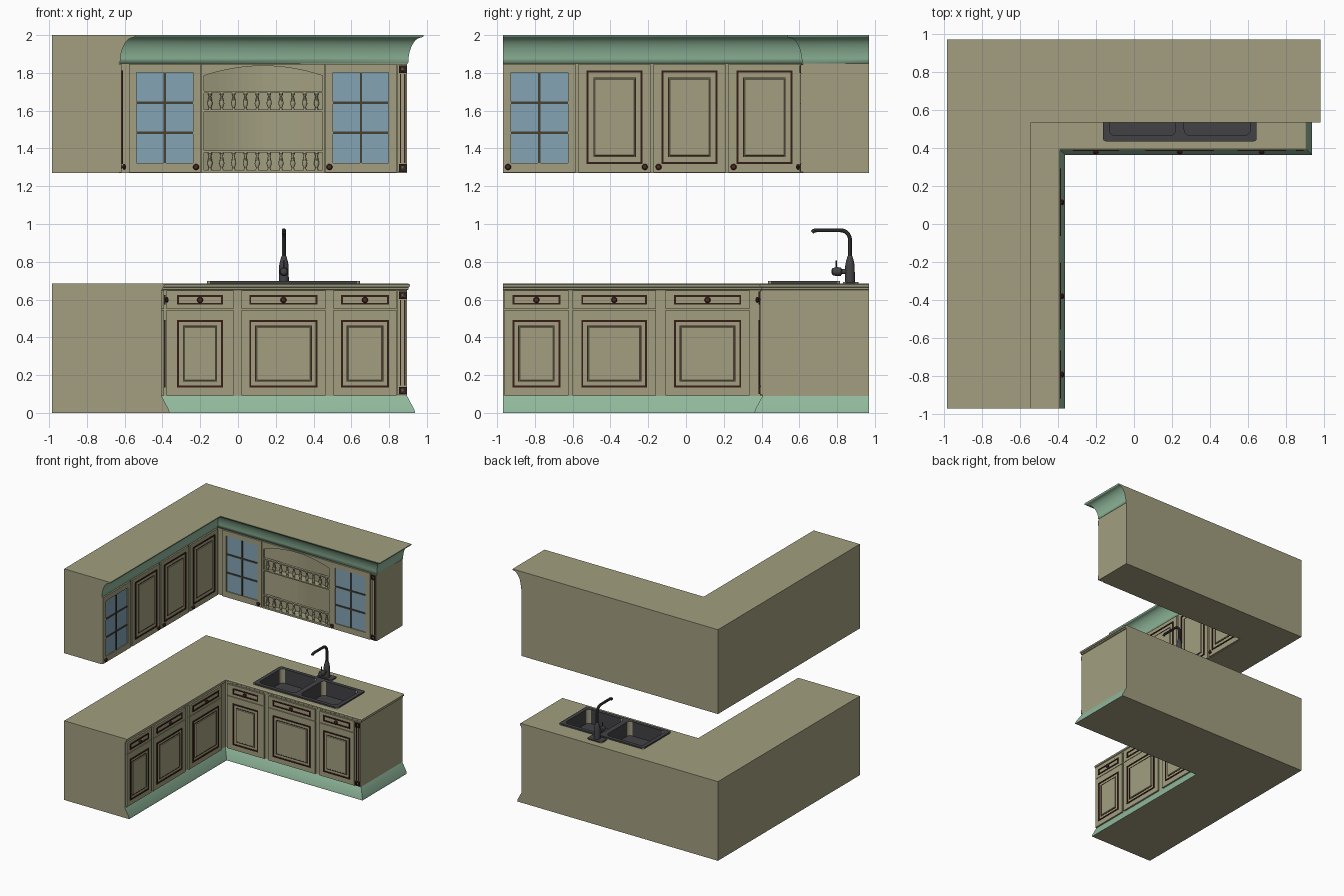
import bpy, bmesh
from math import cos, sin, pi, radians
from mathutils import Matrix, Vector

if "Cube" in bpy.data.objects:
    bpy.data.objects.remove(bpy.data.objects["Cube"])


def material(name, rgb):
    m = bpy.data.materials.new(name)
    m.use_nodes = True
    m.diffuse_color = (*rgb, 1)
    m.node_tree.nodes["Principled BSDF"].inputs["Base Color"].default_value = (*rgb, 1)
    return m


MATS = [material("olive cream paint", (0.36, 0.345, 0.215)),
        material("sage green", (0.28, 0.48, 0.33)),
        material("pale blue glass", (0.23, 0.37, 0.46)),
        material("dark brown trim", (0.038, 0.013, 0.009)),
        material("red brown knob", (0.08, 0.025, 0.02)),
        material("dark glazing bar", (0.06, 0.052, 0.035)),
        material("charcoal metal", (0.055, 0.055, 0.06))]
CREAM, GREEN, GLASS, TRIM, KNOB, BAR, METAL = range(7)
LEFT, BACK, RIGHT, FRONT = -0.985, 0.97, 0.895, -0.97


def finish(name, bm, smooth=True):
    bmesh.ops.recalc_face_normals(bm, faces=bm.faces)
    me = bpy.data.meshes.new(name)
    bm.to_mesh(me)
    bm.free()
    for m in MATS:
        me.materials.append(m)
    ob = bpy.data.objects.new(name, me)
    bpy.context.collection.objects.link(ob)
    bpy.ops.object.select_all(action='DESELECT')
    ob.select_set(True)
    bpy.context.view_layer.objects.active = ob
    if smooth:
        bpy.ops.object.shade_smooth_by_angle(angle=radians(35))
    return ob


def loft(bm, rings, mat):
    """Closed skin through a list of equal point rings."""
    vs = [[bm.verts.new(p) for p in r] for r in rings]
    n = len(vs[0])
    faces = [bm.faces.new(vs[0][::-1]), bm.faces.new(vs[-1])]
    for a, b in zip(vs, vs[1:]):
        for i in range(n):
            j = (i + 1) % n
            faces.append(bm.faces.new((a[i], a[j], b[j], b[i])))
    for f in faces:
        f.material_index = mat
    return faces


def prism(bm, M, pts, d0, d1, mat):
    loft(bm, [[M @ Vector((*p, d)) for p in pts] for d in (d0, d1)], mat)


def box(bm, M, u0, u1, v0, v1, d0, d1, mat, slope=0.0):
    """Box in run coordinates; slope chamfers the front face inwards."""
    rings = [[M @ Vector(p) for p in ((u0 + s, v0 + s, d), (u1 - s, v0 + s, d),
                                      (u1 - s, v1 - s, d), (u0 + s, v1 - s, d))]
             for s, d in ((0, d0), (slope, d1))]
    loft(bm, rings, mat)


def frame(bm, M, outer, inner, d0, d1, mat):
    a, b, c, d = outer
    e, f, g, h = inner
    for r in ((a, e, c, d), (f, b, c, d), (e, f, c, g), (e, f, h, d)):
        box(bm, M, *r, d0, d1, mat)


def ring(bm, M, u0, u1, v0, v1, w, d0, d1, mat):
    frame(bm, M, (u0, u1, v0, v1), (u0 + w, u1 - w, v0 + w, v1 - w), d0, d1, mat)


def lathe(bm, M, profile, mat, n=14):
    loft(bm, [[M @ Vector((r * cos(2 * pi * i / n), r * sin(2 * pi * i / n), h))
               for i in range(n)] for r, h in profile], mat)


def knob(bm, M, u, v):
    lathe(bm, M @ Matrix.Translation((u, v, 0.01)),
          [(0.008, 0), (0.007, 0.01), (0.015, 0.014), (0.016, 0.019), (0.011, 0.025), (0.003, 0.027)], KNOB)


# Run frames: u along the run, v up, d out of the cabinet face
def back_run(y):
    return Matrix(((1, 0, 0, 0), (0, 0, -1, y), (0, 1, 0, 0), (0, 0, 0, 1)))


def left_run(x):
    return Matrix(((0, 0, 1, x), (1, 0, 0, 0), (0, 1, 0, 0), (0, 0, 0, 1)))


def carcass(name, bx, by, profile):
    """L-shaped body; profile rows are height, overhang, colour of the band above."""
    bm = bmesh.new()
    rings = [[(bx + o, FRONT, z), (bx + o, by - o, z), (RIGHT + o, by - o, z),
              (RIGHT + o, BACK, z), (LEFT, BACK, z), (LEFT, FRONT, z)] for z, o, _ in profile]
    faces = loft(bm, rings, CREAM)
    for k, row in enumerate(profile[:-1]):
        for f in faces[2 + 6 * k:5 + 6 * k]:
            f.material_index = row[2]
            f.smooth = row[2] == GREEN
    for e in bm.edges:
        e.smooth = abs(e.verts[0].co.z - e.verts[1].co.z) < 1e-5
    return finish(name, bm, smooth=False)


def cut(ob, cutter):
    cutter.hide_render = True
    mod = ob.modifiers.new("cut", 'BOOLEAN')
    mod.operation, mod.solver, mod.object = 'DIFFERENCE', 'EXACT', cutter
    bpy.context.view_layer.objects.active = ob
    bpy.ops.object.modifier_apply(modifier=mod.name)
    bpy.data.objects.remove(cutter)


I = Matrix.Identity(4)
UX, UY, LX, LY = -0.63, 0.62, -0.405, 0.405
UB, UL, LB, LL = back_run(UY), left_run(UX), back_run(LY), left_run(LX)

# Carcasses: cove crown above, flared plinth and moulded counter below
cove = [(1.85 + 0.138 * sin(a), 0.006 + 0.072 * (1 - cos(a)), GREEN)
        for a in [i * pi / 16 for i in range(9)]]
upper = carcass("upper_cabinets", UX, UY, [(1.27, 0, CREAM), (1.849, 0, GREEN)] + cove
                + [(1.99, 0.085, GREEN), (2.0, 0.087, GREEN)])
lower = carcass("lower_cabinets", LX, LY, [
    (0, 0.042, GREEN), (0.015, 0.04, GREEN), (0.09, 0.0, CREAM), (0.65, 0, CREAM),
    (0.653, 0.007, CREAM), (0.663, 0.008, CREAM), (0.667, 0.014, CREAM),
    (0.68, 0.016, CREAM), (0.685, 0.004, CREAM)])

# Plate rack niche with a curved back
N0, N1 = -0.18, 0.447


def niche(bm, z0, z1, front):
    arc = [(N0 + (N1 - N0) * i / 16, UY + 0.07 * sin(pi * i / 16)) for i in range(17)]
    prism(bm, I, [(N1, UY - front), (N0, UY - front)] + arc, z0, z1, CREAM)


bm = bmesh.new()
niche(bm, 1.285, 1.84, 0.03)
cut(upper, finish("niche_cutter", bm, False))
bm = bmesh.new()
niche(bm, 1.594, 1.604, 0.008)
finish("rack_shelf", bm)

# Arched rack surround
bm = bmesh.new()
mid, half = (N0 + N1) / 2, (N1 - N0) / 2
arch = [(mid + half * t / 8, 1.837 - 0.052 * (t / 8) ** 2) for t in range(-8, 9)]
prism(bm, UB, arch + [(N1, 1.846), (N0, 1.846)], 0, 0.012, CREAM)
for u0, u1 in ((-0.195, N0), (N1, 0.46)):
    box(bm, UB, u0, u1, 1.27, 1.846, 0, 0.012, CREAM)
box(bm, UB, N0, N1, 1.27, 1.285, 0, 0.012, CREAM)
finish("rack_arch", bm)

# Baluster galleries
for name, z0, z1 in (("upper_gallery", 1.596, 1.703), ("lower_gallery", 1.276, 1.389)):
    bm = bmesh.new()
    h = z1 - z0
    for v in (z0, z1 - 0.01):
        box(bm, UB, N0, N1, v, v + 0.01, -0.008, 0.014, CREAM)
    for i in range(10):
        M = Matrix.Translation((N0 + (i + 0.5) * (N1 - N0) / 10, UY - 0.002, z0))
        lathe(bm, M, [(r, h * t) for r, t in ((0.011, 0.08), (0.006, 0.18), (0.014, 0.38), (0.011, 0.55),
                                              (0.006, 0.75), (0.011, 0.85), (0.009, 0.92))], CREAM, 10)
    finish(name, bm)


def panel(bm, M, u0, u1, v0, v1, inset):
    """Dark outer moulding with a raised field inside."""
    ring(bm, M, u0, u1, v0, v1, 0.01, 0.01, 0.02, TRIM)
    if inset:
        a, b, c, d = u0 + inset, u1 - inset, v0 + inset, v1 - inset
        ring(bm, M, a, b, c, d, 0.004, 0.01, 0.0165, TRIM)
        box(bm, M, a + 0.004, b - 0.004, c + 0.004, d - 0.004, 0.01, 0.019, CREAM, 0.006)


def glass_door(name, M, u0, u1, knob_u):
    bm = bmesh.new()
    a, b, c, d = u0 + 0.041, u1 - 0.041, 1.323, 1.803
    frame(bm, M, (u0, u1, 1.272, 1.846), (a, b, c, d), 0, 0.014, CREAM)
    box(bm, M, a, b, c, d, 0.001, 0.006, GLASS)
    m = (a + b) / 2
    box(bm, M, m - 0.006, m + 0.006, c, d, 0.004, 0.013, BAR)
    for v in (1.483, 1.642):
        box(bm, M, a, b, v - 0.006, v + 0.006, 0.004, 0.012, BAR)
    knob(bm, M, knob_u, 1.302)
    finish(name, bm)


glass_door("glass_door_back_left", UB, -0.578, -0.198, -0.222)
glass_door("glass_door_back_right", UB, 0.463, 0.839, 0.484)
glass_door("glass_door_side", UL, -0.968, -0.585, -0.942)

# Solid upper doors
for i, (u0, k) in enumerate(((-0.569, -0.218), (-0.172, -0.145), (0.225, 0.252))):
    bm = bmesh.new()
    box(bm, UL, u0, u0 + 0.381, 1.272, 1.846, 0, 0.014, CREAM)
    panel(bm, UL, u0 + 0.042, u0 + 0.339, 1.318, 1.812, 0.036)
    knob(bm, UL, k, 1.302)
    finish(f"upper_door_{i + 1}", bm)

# Lower doors with a drawer above each
fronts = [(LB, -0.378, -0.024, 0.056), (LB, 0.018, 0.463, 0.042), (LB, 0.505, 0.839, 0.04),
          (LL, -0.962, -0.622, 0.043), (LL, -0.6, -0.16, 0.046), (LL, -0.108, 0.336, 0.044)]
for i, (M, u0, u1, s) in enumerate(fronts):
    bm = bmesh.new()
    box(bm, M, u0, u1, 0.092, 0.546, 0, 0.014, CREAM)
    panel(bm, M, u0 + s, u1 - s, 0.135, 0.492, 0.03)
    finish(f"lower_door_{i + 1}", bm)
    bm = bmesh.new()
    box(bm, M, u0, u1, 0.55, 0.648, 0, 0.014, CREAM)
    panel(bm, M, u0 + s, u1 - s, 0.573, 0.624, 0)
    knob(bm, M, (u0 + u1) / 2, 0.598)
    finish(f"drawer_{i + 1}", bm)

# Fluted end pilasters with square rosettes
for name, M, v0, v1 in (("upper_pilaster", UB, 1.274, 1.844), ("lower_pilaster", LB, 0.094, 0.648)):
    bm = bmesh.new()
    box(bm, M, 0.844, 0.895, v0, v1, 0, 0.01, CREAM)
    for v in (v0 + 0.005, v1 - 0.044):
        ring(bm, M, 0.852, 0.891, v, v + 0.039, 0.01, 0.008, 0.02, TRIM)
        box(bm, M, 0.862, 0.881, v + 0.01, v + 0.029, 0.008, 0.018, CREAM, 0.005)
    for u, w in ((0.858, 0.004), (0.878, 0.01)):
        box(bm, M, u, u + w, v0 + 0.05, v1 - 0.05, 0.008, 0.015, TRIM)
    finish(name, bm)


# Double bowl sink let into the counter
def block(name, x0, x1, y0, y1, z0, z1, mat=METAL, round_by=0.0):
    bm = bmesh.new()
    box(bm, I, x0, x1, y0, y1, z0, z1, mat)
    if round_by:
        up = [e for e in bm.edges if abs(e.verts[0].co.z - e.verts[1].co.z) > 0.001]
        bmesh.ops.bevel(bm, geom=up, offset=round_by, segments=4, affect='EDGES', profile=0.5)
    return finish(name, bm, False)


cut(lower, block("sink_hole_cutter", -0.155, 0.638, 0.443, 0.808, 0.5, 0.8, CREAM))
sink = block("sink", -0.163, 0.645, 0.435, 0.816, 0.55, 0.697, METAL, 0.015)
for x0, x1 in ((-0.13, 0.218), (0.264, 0.612)):
    cut(sink, block("bowl_cutter", x0, x1, 0.466, 0.785, 0.575, 0.8, METAL, 0.03))
    bm = bmesh.new()
    lathe(bm, Matrix.Translation(((x0 + x1) / 2, 0.63, 0.574)),
          [(0.035, 0), (0.035, 0.004), (0.026, 0.006), (0.022, 0.003)], METAL, 20)
    finish("drain", bm)

# Mixer tap: plate, body, lever and bent spout
block("tap_plate", 0.17, 0.31, 0.83, 0.912, 0.68, 0.694, METAL, 0.015)
bm = bmesh.new()
lathe(bm, Matrix.Translation((0.243, 0.868, 0.69)),
      [(0.026, 0), (0.025, 0.09), (0.02, 0.115), (0.013, 0.14)], METAL, 20)
lathe(bm, Matrix.Translation((0.243, 0.86, 0.748)) @ Matrix.Rotation(pi / 2, 4, 'X'),
      [(0.014, 0), (0.014, 0.035), (0.022, 0.04), (0.024, 0.065), (0.018, 0.085), (0.006, 0.09)], METAL, 16)
lathe(bm, Matrix.Translation((0.243, 0.795, 0.75)), [(0.004, 0), (0.004, 0.056)], METAL, 8)
finish("tap_body", bm)
bend = [(0.868 - 0.05 * (1 - cos(a)), 0.917 + 0.05 * sin(a)) for a in [i * pi / 12 for i in range(7)]]
path = [(0.868, 0.8)] + bend + [(0.69, 0.967), (0.677, 0.964), (0.668, 0.956)]
cu = bpy.data.curves.new("tap_spout", 'CURVE')
cu.dimensions, cu.bevel_depth, cu.bevel_resolution, cu.use_fill_caps = '3D', 0.011, 3, True
sp = cu.splines.new('POLY')
sp.points.add(len(path) - 1)
for p, (y, z) in zip(sp.points, path):
    p.co = (0.243, y, z, 1)
cu.materials.append(MATS[METAL])
spout = bpy.data.objects.new("tap_spout", cu)
bpy.context.collection.objects.link(spout)
bpy.ops.object.select_all(action='DESELECT')
spout.select_set(True)
bpy.context.view_layer.objects.active = spout
bpy.ops.object.convert(target='MESH')
bpy.ops.object.shade_smooth_by_angle(angle=radians(35))
